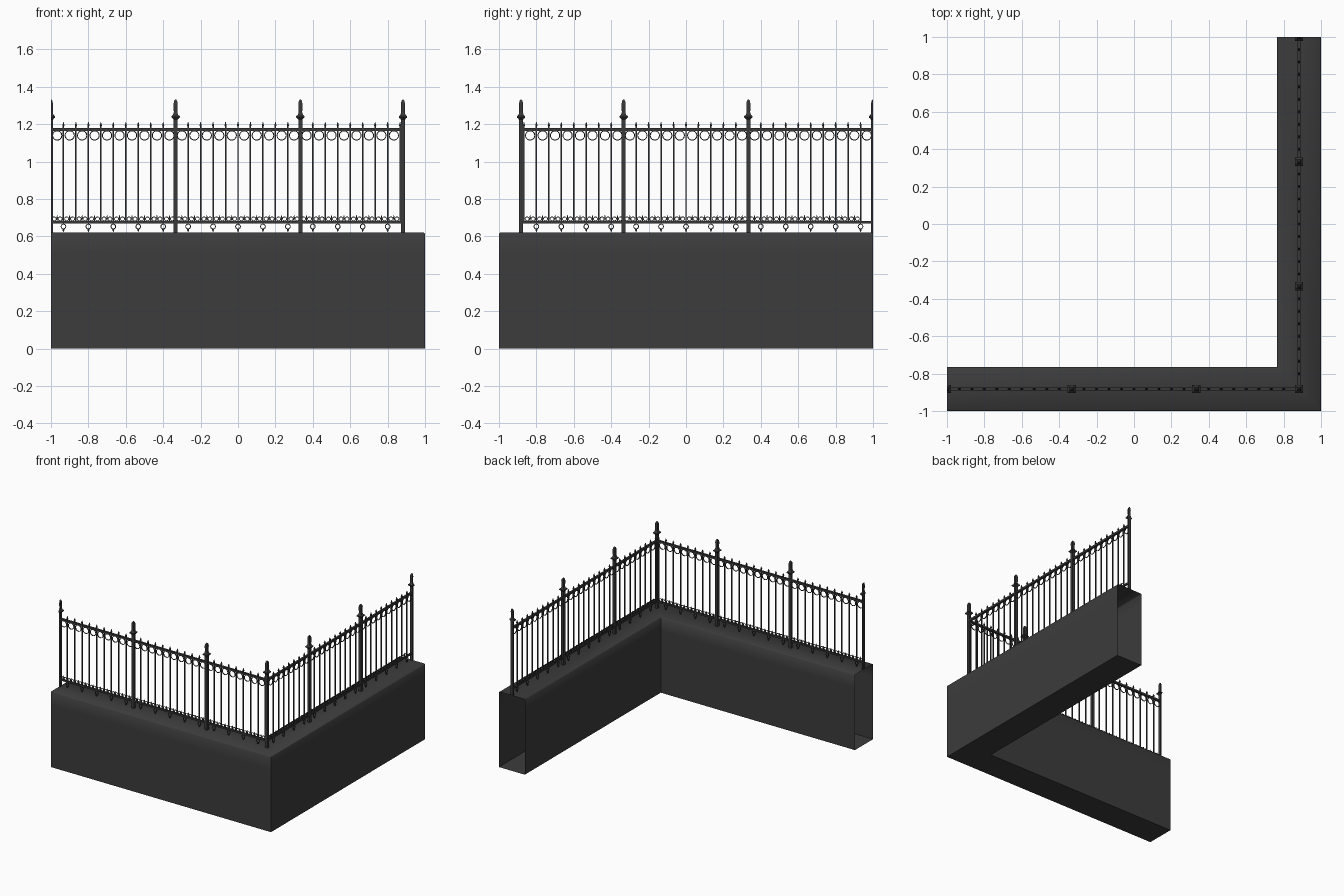
import bpy, bmesh
from math import sin, cos, pi, radians
from mathutils import Matrix

if "Cube" in bpy.data.objects:
    bpy.data.objects.remove(bpy.data.objects["Cube"])

AXIS = 0.882          # fence line, measured from the centre
PITCH = 2 / 30        # picket spacing
WALL_TOP = 0.62
SWAP = Matrix(((0, -1, 0, 0), (-1, 0, 0, 0), (0, 0, 1, 0), (0, 0, 0, 1)))


def material(name, value):
    m = bpy.data.materials.new(name)
    m.use_nodes = True
    colour = (value, value, value, 1)
    m.diffuse_color = colour
    m.node_tree.nodes["Principled BSDF"].inputs["Base Color"].default_value = colour
    return m


wall_mat = material("dark grey wall", 0.045)
iron_mat = material("dark iron", 0.04)


def finish(bm, name, mat, smooth=None):
    bmesh.ops.recalc_face_normals(bm, faces=bm.faces)
    mesh = bpy.data.meshes.new(name)
    bm.to_mesh(mesh)
    bm.free()
    mesh.materials.append(mat)
    ob = bpy.data.objects.new(name, mesh)
    bpy.context.collection.objects.link(ob)
    if smooth:
        bpy.ops.object.select_all(action='DESELECT')
        ob.select_set(True)
        bpy.context.view_layer.objects.active = ob
        bpy.ops.object.shade_smooth_by_angle(angle=radians(smooth))
    return ob


def bridge(bm, loops, closed=False):
    pairs = list(zip(loops, loops[1:] + loops[:1])) if closed else list(zip(loops, loops[1:]))
    for a, b in pairs:
        for i in range(len(a)):
            j = (i + 1) % len(a)
            bm.faces.new((a[i], a[j], b[j], b[i]))


def stack(bm, t, rows, sides=4):
    """Upright part on the fence line from (half width, height) rows."""
    loops = []
    for r, z in rows:
        r /= cos(pi / sides)
        angles = [(i + 0.5) * 2 * pi / sides for i in range(sides)]
        loops.append([bm.verts.new((max(-1, t + r * cos(a)), -AXIS + r * sin(a), z))
                      for a in angles])
    bridge(bm, loops)
    bm.faces.new(loops[0])
    bm.faces.new(loops[-1])


def ring(bm, t, z, radius, thick, n=14):
    """Upright ring in the plane of the fence."""
    loops = []
    for i in range(n):
        a = 2 * pi * i / n
        section = [(radius + thick, -thick), (radius + thick, thick),
                   (radius - thick, thick), (radius - thick, -thick)]
        loops.append([bm.verts.new((t + r * cos(a), -AXIS + d, z + r * sin(a)))
                      for r, d in section])
    bridge(bm, loops, closed=True)


def rail(bm, z, height, depth):
    centre, length = (AXIS - 1) / 2, AXIS + 1
    bmesh.ops.create_cube(bm, size=1, matrix=Matrix.Translation((centre, -AXIS, z))
                          @ Matrix.Diagonal((length, depth, height, 1)))


# Hollow L-shaped wall, swept round the corner with open ends
bm = bmesh.new()
inner, soft, seam = 0.765, 0.006, 0.51
profile = [(1, 0), (1, seam), (1, WALL_TOP - soft), (1 - soft, WALL_TOP),
           (inner + soft, WALL_TOP), (inner, WALL_TOP - soft), (inner, seam), (inner, 0)]
bridge(bm, [[bm.verts.new((x, y, z)) for (x, y), z in
             [(((-1, -d), (d, -d), (d, 1))[k], z) for d, z in profile]] for k in range(3)])
finish(bm, "wall", wall_mat, 50)


def build_posts(bm, side):
    post = [(0.011, WALL_TOP), (0.011, 1.225), (0.015, 1.23), (0.022, 1.236),
            (0.022, 1.243), (0.014, 1.25), (0.01, 1.262), (0.011, 1.31),
            (0.008, 1.325), (0.002, 1.333)]
    for t in (-1, -1 / 3, 1 / 3) + ((AXIS,) if side == "front" else ()):
        stack(bm, t, post)


def build_rails(bm, side):
    rail(bm, 1.173, 0.016, 0.016)
    rail(bm, 0.677, 0.013, 0.014)


def build_pickets(bm, side):
    for k in range(1, 29):
        if k not in (10, 20):
            stack(bm, -1 + k * PITCH, [(0.004, 0.675), (0.004, 1.19), (0.006, 1.194),
                                       (0.004, 1.2), (0.001, 1.213)])


def build_rings(bm, side):
    for k in range(28):
        ring(bm, -1 + (k + 0.5) * PITCH, 1.14, 0.025, 0.0025)


def build_scrolls(bm, side):
    for k in range(0 if side == "front" else 1, 28):
        mid = -1 + (k + 0.5) * PITCH
        for s in (-1, 1):
            ring(bm, mid + s * 0.016, 0.694, 0.011, 0.002, 10)
        stack(bm, mid, [(0.002, 0.68), (0.004, 0.7), (0.001, 0.714)])


def build_drops(bm, side):
    for k in range(1, 28, 2):
        t = -1 + k * PITCH
        ring(bm, t, 0.653, 0.013, 0.0025, 10)
        stack(bm, t, [(0.001, 0.624), (0.006, 0.636), (0.003, 0.642)])
        stack(bm, t, [(0.003, 0.664), (0.003, 0.675)])


# Both fence runs; the side run is the front run reflected about the corner
parts = {"posts": build_posts, "rails": build_rails, "pickets": build_pickets,
         "top_rings": build_rings, "bottom_scrolls": build_scrolls, "hanging_drops": build_drops}
for side in ("front", "side"):
    for name, build in parts.items():
        bm = bmesh.new()
        build(bm, side)
        if side == "side":
            bm.transform(SWAP)
        finish(bm, side + "_" + name, iron_mat)
